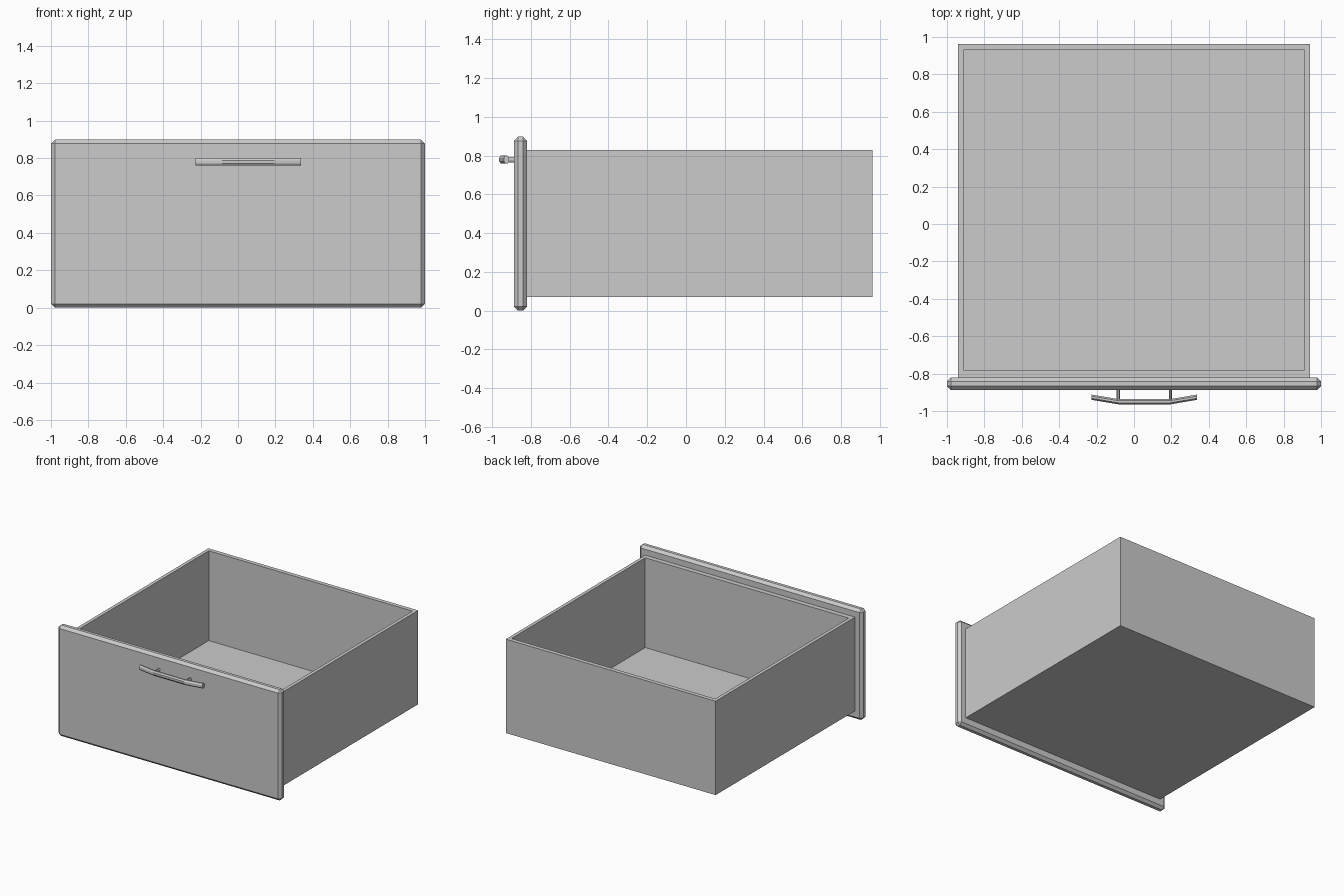
import bpy, bmesh, math
from mathutils import Vector

cube = bpy.data.objects.get("Cube")
if cube:
    bpy.data.objects.remove(cube, do_unlink=True)

grey = bpy.data.materials.new("plain_grey")
grey.use_nodes = True
COLOUR = (0.6, 0.6, 0.6, 1)
grey.diffuse_color = COLOUR
grey.node_tree.nodes["Principled BSDF"].inputs["Base Color"].default_value = COLOUR


def finish(name, bm):
    bmesh.ops.recalc_face_normals(bm, faces=bm.faces)
    mesh = bpy.data.meshes.new(name)
    bm.to_mesh(mesh)
    bm.free()
    mesh.materials.append(grey)
    obj = bpy.data.objects.new(name, mesh)
    bpy.context.collection.objects.link(obj)
    return obj


def box(low, high):
    bm = bmesh.new()
    bmesh.ops.create_cube(bm, size=1)
    low, high = Vector(low), Vector(high)
    bmesh.ops.scale(bm, vec=high - low, verts=bm.verts)
    bmesh.ops.translate(bm, vec=(low + high) / 2, verts=bm.verts)
    return bm


def tube(name, path, across, half_width, half_height, sides=8):
    """Sweep a flattened octagon along a path; the section spans across and z."""
    bm = bmesh.new()
    rings = []
    reach = 1 / math.cos(math.pi / sides)
    for point in path:
        ring = []
        for i in range(sides):
            a = math.tau * (i + 0.5) / sides
            offset = Vector(across) * math.cos(a) * half_width * reach
            offset.z += math.sin(a) * half_height * reach
            ring.append(bm.verts.new(Vector(point) + offset))
        rings.append(ring)
    for r, s in zip(rings, rings[1:]):
        for i in range(sides):
            j = (i + 1) % sides
            bm.faces.new((r[i], r[j], s[j], s[i]))
    bm.faces.new(rings[0])
    bm.faces.new(rings[-1])
    return finish(name, bm)


# Open drawer box: inset the top face and push it down to the floor
bm = box((-0.94, -0.82, 0.07), (0.94, 0.963, 0.83))
top = max(bm.faces, key=lambda f: f.calc_center_median().z)
bmesh.ops.inset_region(bm, faces=[top], thickness=0.03)
for v in top.verts:
    v.co.x = math.copysign(0.912, v.co.x)
    v.co.y = 0.929 if v.co.y > 0 else -0.781
well = bmesh.ops.extrude_discrete_faces(bm, faces=[top])["faces"][0]
for v in well.verts:
    v.co.z = 0.103
finish("drawer_box", bm)

# Front panel with chamfered edges
bm = box((-1, -0.887, 0), (1, -0.82, 0.898))
bmesh.ops.bevel(bm, geom=bm.edges[:], offset=0.021, segments=1,
                affect='EDGES', profile=0.5)
finish("front_panel", bm)

# Bowed handle bar and its two posts
MID, HALF, BEND, HEIGHT = 0.055, 0.283, 0.14, 0.78
path = [(MID - HALF, -0.926, HEIGHT), (MID - BEND, -0.95, HEIGHT),
        (MID + BEND, -0.95, HEIGHT), (MID + HALF, -0.926, HEIGHT)]
tube("handle_bar", path, (0, 1, 0), 0.014, 0.02)
for side, name in ((-1, "right"), (1, "left")):
    x = MID + side * BEND
    tube("handle_post_" + name, [(x, -0.88, HEIGHT), (x, -0.948, HEIGHT)],
         (1, 0, 0), 0.009, 0.014)
